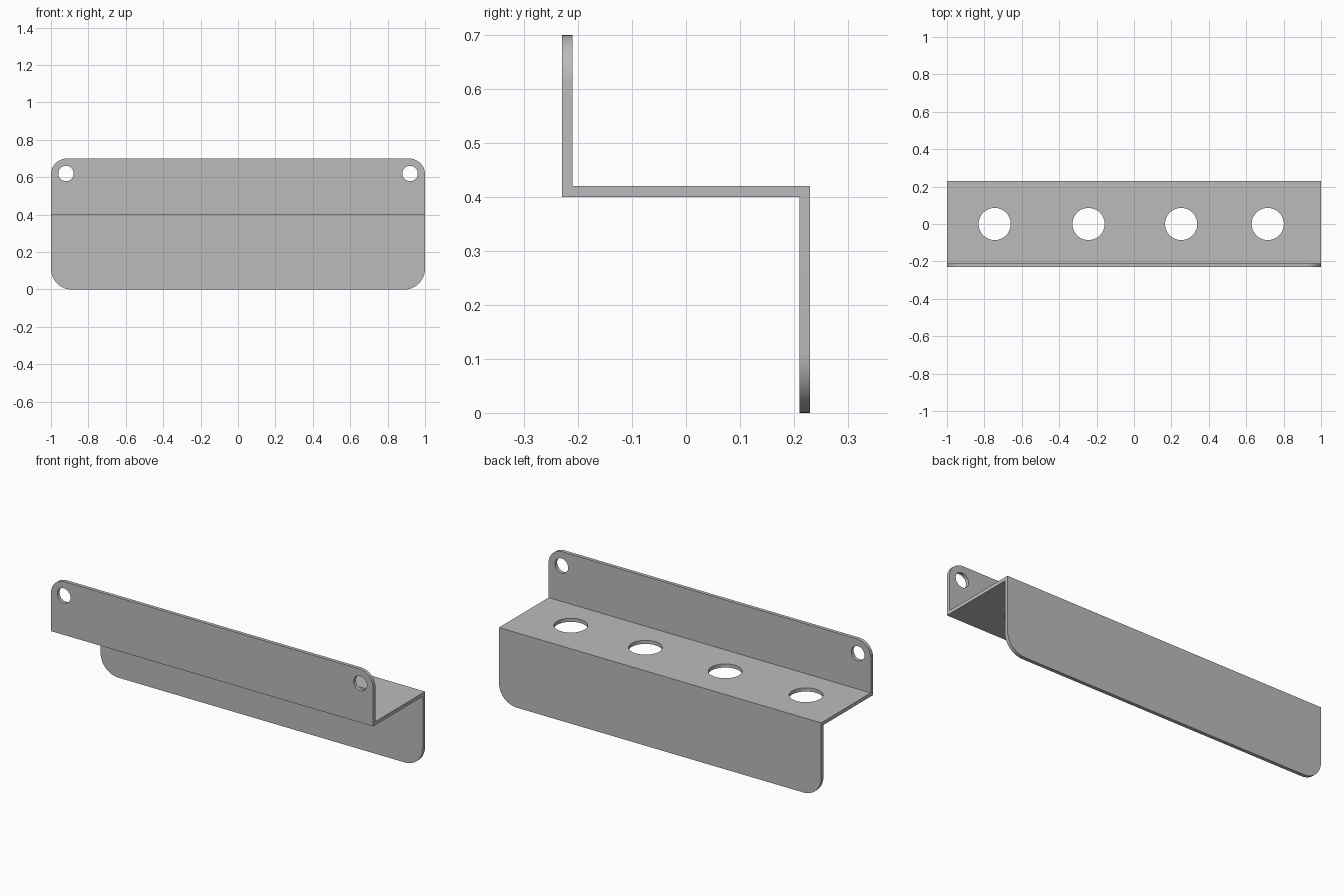
import bpy, bmesh, math
from mathutils import Matrix, Vector

cube = bpy.data.objects.get("Cube")
if cube:
    bpy.data.objects.remove(cube, do_unlink=True)

HALF, DEPTH, TOP, SHELF, T = 1.0, 0.23, 0.70, 0.42, 0.02

metal = bpy.data.materials.new("grey_metal")
metal.use_nodes = True
metal.diffuse_color = (0.5, 0.5, 0.5, 1)
metal.node_tree.nodes["Principled BSDF"].inputs["Base Color"].default_value = (0.5, 0.5, 0.5, 1)


def make_object(name, bm):
    bmesh.ops.recalc_face_normals(bm, faces=bm.faces)
    mesh = bpy.data.meshes.new(name)
    bm.to_mesh(mesh)
    bm.free()
    mesh.materials.append(metal)
    obj = bpy.data.objects.new(name, mesh)
    bpy.context.collection.objects.link(obj)
    return obj


# Folded sheet: Z-shaped profile swept along the width
profile = [(-DEPTH, TOP), (-DEPTH, SHELF - T), (DEPTH - T, SHELF - T), (DEPTH - T, 0),
           (DEPTH, 0), (DEPTH, SHELF), (-DEPTH + T, SHELF), (-DEPTH + T, TOP)]
bm = bmesh.new()
face = bm.faces.new([bm.verts.new((-HALF, y, z)) for y, z in profile])
sweep = bmesh.ops.extrude_face_region(bm, geom=[face])
bmesh.ops.translate(bm, vec=(2 * HALF, 0, 0),
                    verts=[v for v in sweep["geom"] if isinstance(v, bmesh.types.BMVert)])

# Rounded outer corners of the upper and lower flanges
for height, radius in ((TOP, 0.085), (0, 0.11)):
    corners = [e for e in bm.edges
               if all(abs(v.co.z - height) < 1e-4 for v in e.verts)
               and abs(e.verts[0].co.x - e.verts[1].co.x) < 1e-4]
    bmesh.ops.bevel(bm, geom=corners, offset=radius, offset_type='OFFSET',
                    segments=12, profile=0.5, affect='EDGES')
bracket = make_object("folded_bracket", bm)

# Cutters for the shelf holes and the two mounting holes
bm = bmesh.new()


def add_cutter(centre, radius, turn=0):
    matrix = Matrix.Translation(Vector(centre)) @ Matrix.Rotation(turn, 4, 'X')
    bmesh.ops.create_cone(bm, cap_ends=True, segments=48, radius1=radius, radius2=radius,
                          depth=0.1, matrix=matrix)


for x in (-0.745, -0.243, 0.252, 0.715):
    add_cutter((x, 0, SHELF - T / 2), 0.086)
for side in (-1, 1):
    add_cutter((side * 0.92, -DEPTH + T / 2, 0.62), 0.041, math.pi / 2)
cutter = make_object("hole_cutter", bm)
cutter.hide_render = True

# Punch the holes, then discard the cutter
punch = bracket.modifiers.new("holes", 'BOOLEAN')
punch.operation = 'DIFFERENCE'
punch.solver = 'EXACT'
punch.object = cutter
bpy.context.view_layer.objects.active = bracket
bracket.select_set(True)
bpy.ops.object.modifier_apply(modifier=punch.name)
bpy.data.objects.remove(cutter, do_unlink=True)
bpy.ops.object.shade_smooth_by_angle(angle=math.radians(30))
